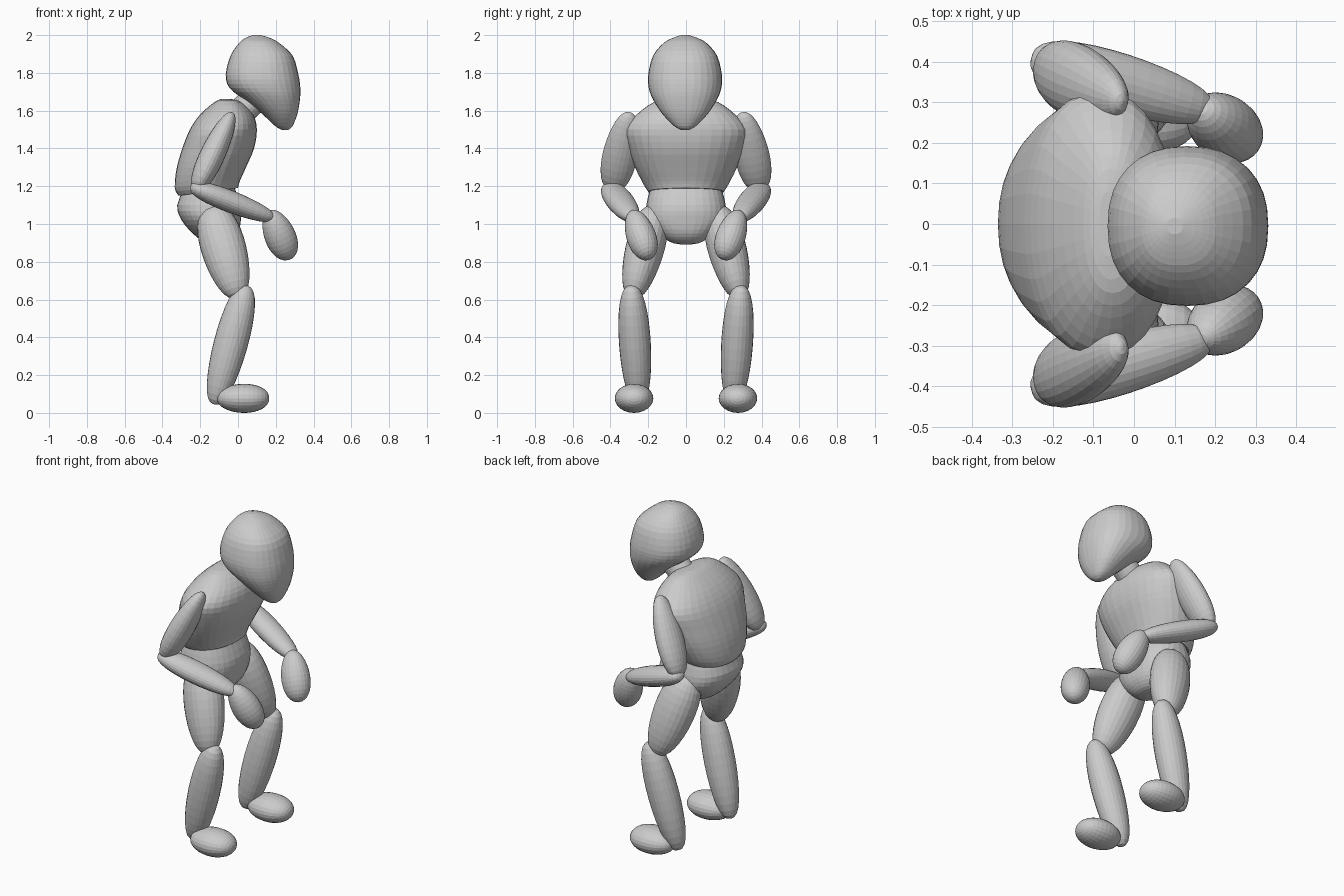
import bpy, bmesh, math
from mathutils import Vector

if "Cube" in bpy.data.objects:
    bpy.data.objects.remove(bpy.data.objects["Cube"])

grey = bpy.data.materials.new("light grey")
grey.diffuse_color = (0.6, 0.6, 0.6, 1)
grey.use_nodes = True
grey.node_tree.nodes["Principled BSDF"].inputs["Base Color"].default_value = grey.diffuse_color


def skin(name, rings):
    """Bridge equal rings of points and close both ends."""
    bm = bmesh.new()
    loops = [[bm.verts.new(p) for p in ring] for ring in rings]
    n = len(loops[0])
    for lo, hi in zip(loops, loops[1:]):
        for i in range(n):
            j = (i + 1) % n
            bm.faces.new((lo[i], lo[j], hi[j], hi[i]))
    for ring in (loops[0], loops[-1]):
        mid = bm.verts.new(sum((v.co for v in ring), Vector()) / n)
        for i in range(n):
            bm.faces.new((ring[i], ring[(i + 1) % n], mid))
    bmesh.ops.recalc_face_normals(bm, faces=bm.faces)
    mesh = bpy.data.meshes.new(name)
    bm.to_mesh(mesh)
    bm.free()
    mesh.materials.append(grey)
    obj = bpy.data.objects.new(name, mesh)
    bpy.context.collection.objects.link(obj)
    return obj


def capsule(name, p0, p1, a, b, taper=0.0, power=0.8, sides=24, steps=16):
    """Rounded limb from p0 to p1; b is the half width towards y, a across it."""
    p0, p1 = Vector(p0), Vector(p1)
    d = (p1 - p0).normalized()
    side = Vector((0, 1, 0))
    side = (side - d * side.dot(d)).normalized()
    up = d.cross(side)
    rings = []
    for k in range(steps + 1):
        t = math.pi * min(max(k / steps, 0.012), 0.988)
        c = p0.lerp(p1, (1 - math.cos(t)) / 2)
        r = math.sin(t) ** power * (1 - taper * math.cos(t))
        rings.append([c + side * (b * r * math.cos(u)) + up * (a * r * math.sin(u))
                      for u in (math.tau * i / sides for i in range(sides))])
    return skin(name, rings)


def spline(p, q, r, s, t):
    return tuple(0.5 * (2 * b + (c - a) * t + (2 * a - 5 * b + 4 * c - d) * t * t
                        + (3 * b - a - 3 * c + d) * t ** 3)
                 for a, b, c, d in zip(p, q, r, s))


def loft(name, sections, y=0.0, square=2.3, sides=32, fine=3):
    """Body through sections of (z, x min, x max, half width, tilt)."""
    ext = [sections[0]] + sections + [sections[-1]]
    smooth = [spline(*ext[i:i + 4], k / fine)
              for i in range(len(sections) - 1) for k in range(fine)]
    smooth.append(sections[-1])
    e = 2 / square
    rings = []
    for z, x0, x1, w, tilt in smooth:
        ring = []
        for i in range(sides):
            u = math.tau * i / sides
            c, s = math.cos(u), math.sin(u)
            dx = (x1 - x0) / 2 * math.copysign(abs(c) ** e, c)
            ring.append(Vector(((x0 + x1) / 2 + dx,
                                y + w * math.copysign(abs(s) ** e, s),
                                z + tilt * dx)))
        rings.append(ring)
    return skin(name, rings)


# Head, leaning forward to a narrow chin
loft("head", [(2.0, 0.08, 0.12, 0.02, 0), (1.985, 0.04, 0.17, 0.065, 0),
              (1.957, 0.005, 0.22, 0.115, 0), (1.89, -0.04, 0.29, 0.17, 0),
              (1.79, -0.065, 0.32, 0.195, 0), (1.72, -0.045, 0.33, 0.192, 0),
              (1.66, 0.03, 0.328, 0.17, 0), (1.585, 0.125, 0.315, 0.122, 0),
              (1.52, 0.195, 0.29, 0.06, 0), (1.497, 0.235, 0.265, 0.02, 0)],
     y=-0.005)

# Neck
capsule("neck", (-0.06, 0, 1.52), (0.18, 0, 1.75), 0.075, 0.075, power=0.4)

# Chest, cut off flat at the waist
loft("chest", [(1.663, -0.085, -0.045, 0.08, 0), (1.645, -0.125, 0.02, 0.17, 0),
               (1.58, -0.2, 0.08, 0.26, 0), (1.5, -0.255, 0.1, 0.325, 0),
               (1.4, -0.295, 0.085, 0.305, 0), (1.3, -0.325, 0.045, 0.27, 0.03),
               (1.21, -0.335, 0.01, 0.225, 0.1), (1.17, -0.315, 0.0, 0.2, 0.13)],
     square=2.2)

# Pelvis
loft("pelvis", [(1.22, -0.27, -0.03, 0.18, 0), (1.1, -0.322, 0.015, 0.21, 0),
                (1.02, -0.298, 0.015, 0.205, 0), (0.95, -0.24, 0.0, 0.145, 0),
                (0.905, -0.18, -0.04, 0.085, 0), (0.892, -0.13, -0.09, 0.03, 0)])

# Limbs: start, end, half depth, half width, taper, end roundness
limbs = {
    "upper_arm": ((-0.03, 0.30, 1.59), (-0.225, 0.39, 1.175), 0.066, 0.092, 0.12, 0.85),
    "forearm": ((-0.25, 0.41, 1.2), (0.19, 0.28, 1.03), 0.058, 0.074, -0.08, 0.7),
    "hand": ((0.165, 0.285, 1.07), (0.275, 0.195, 0.815), 0.082, 0.078, 0.1, 0.95),
    "thigh": ((-0.14, 0.16, 1.09), (0.0, 0.285, 0.61), 0.118, 0.102, -0.12, 0.75),
    "shin": ((0.045, 0.29, 0.675), (-0.125, 0.25, 0.045), 0.09, 0.084, -0.05, 0.75),
    "foot": ((-0.11, 0.275, 0.077), (0.165, 0.275, 0.077), 0.077, 0.102, 0.03, 0.9),
}
for name, (p0, p1, a, b, taper, power) in limbs.items():
    for label, s in (("left", 1), ("right", -1)):
        capsule(f"{label}_{name}", (p0[0], s * p0[1], p0[2]),
                (p1[0], s * p1[1], p1[2]), a, b, taper, power)
